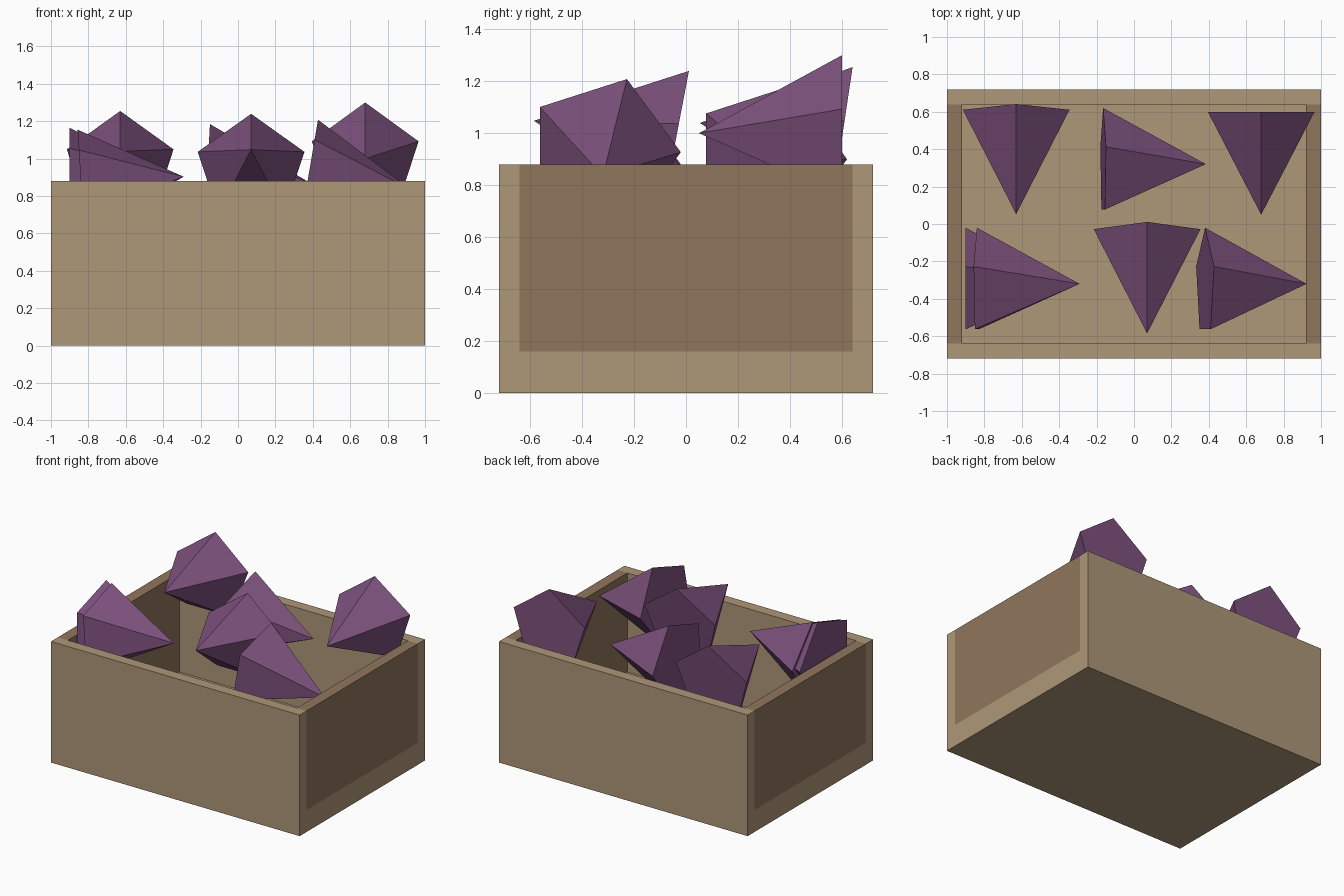
import bpy, bmesh, math
from mathutils import Vector

if "Cube" in bpy.data.objects:
    bpy.data.objects.remove(bpy.data.objects["Cube"])


def material(name, rgb):
    m = bpy.data.materials.new(name)
    m.diffuse_color = (*rgb, 1)
    m.use_nodes = True
    m.node_tree.nodes["Principled BSDF"].inputs["Base Color"].default_value = m.diffuse_color
    return m


WOOD = material("light_wood", (0.42, 0.31, 0.19))
DARK = material("dark_wood", (0.28, 0.18, 0.11))
PURPLE = material("purple", (0.21, 0.085, 0.21))


def finish(bm, name, mat):
    bmesh.ops.recalc_face_normals(bm, faces=bm.faces)
    mesh = bpy.data.meshes.new(name)
    bm.to_mesh(mesh)
    bm.free()
    mesh.materials.append(mat)
    bpy.context.collection.objects.link(bpy.data.objects.new(name, mesh))


def box(name, lo, hi, mat):
    lo, hi = Vector(lo), Vector(hi)
    bm = bmesh.new()
    bmesh.ops.create_cube(bm, size=1)
    bmesh.ops.scale(bm, vec=hi - lo, verts=bm.verts)
    bmesh.ops.translate(bm, vec=(lo + hi) / 2, verts=bm.verts)
    finish(bm, name, mat)


def root(name, center, along_x, tilt, radius=0.3, length=0.55):
    """Five-sided cone; base at center, tip towards +x or -y, tilt raises the tip."""
    t = math.radians(tilt)
    c, s = math.cos(t), math.sin(t)
    if along_x:
        tip, first, second = Vector((c, 0, s)), Vector((0, 1, 0)), Vector((-s, 0, c))
    else:
        tip, first, second = Vector((0, -c, s)), Vector((0, s, c)), Vector((1, 0, 0))
    center = Vector(center)
    bm = bmesh.new()
    ring = []
    for i in range(5):
        a = math.tau * i / 5
        ring.append(bm.verts.new(center + radius * (math.cos(a) * first + math.sin(a) * second)))
    apex = bm.verts.new(center + length * tip)
    bm.faces.new(ring)
    for i in range(5):
        bm.faces.new((ring[i], ring[(i + 1) % 5], apex))
    finish(bm, name, PURPLE)


# Crate: floor, long side boards, darker end boards
box("crate_floor", (-1, -0.64, 0), (1, 0.64, 0.16), WOOD)
box("front_board", (-1, -0.72, 0), (1, -0.64, 0.88), WOOD)
box("back_board", (-1, 0.64, 0), (1, 0.72, 0.88), WOOD)
box("left_end_board", (-1, -0.64, 0.16), (-0.92, 0.64, 0.88), DARK)
box("right_end_board", (0.92, -0.64, 0.16), (1, 0.64, 0.88), DARK)

# Roots: base centre, tip along +x (otherwise -y), tilt in degrees
roots = [
    ((-0.84, -0.32, 0.87), True, 3.5),
    ((0.07, -0.045, 0.945), False, 10.8),
    ((0.38, -0.32, 0.927), True, -9.6),
    ((-0.63, 0.597, 0.958), False, 8.5),
    ((-0.165, 0.32, 0.90), True, -3),
    ((0.68, 0.60, 1.0), False, 0),
    ((-0.90, -0.32, 0.88), True, 0),
]
for i, (center, along_x, tilt) in enumerate(roots):
    root(f"root_{i + 1}", center, along_x, tilt)
